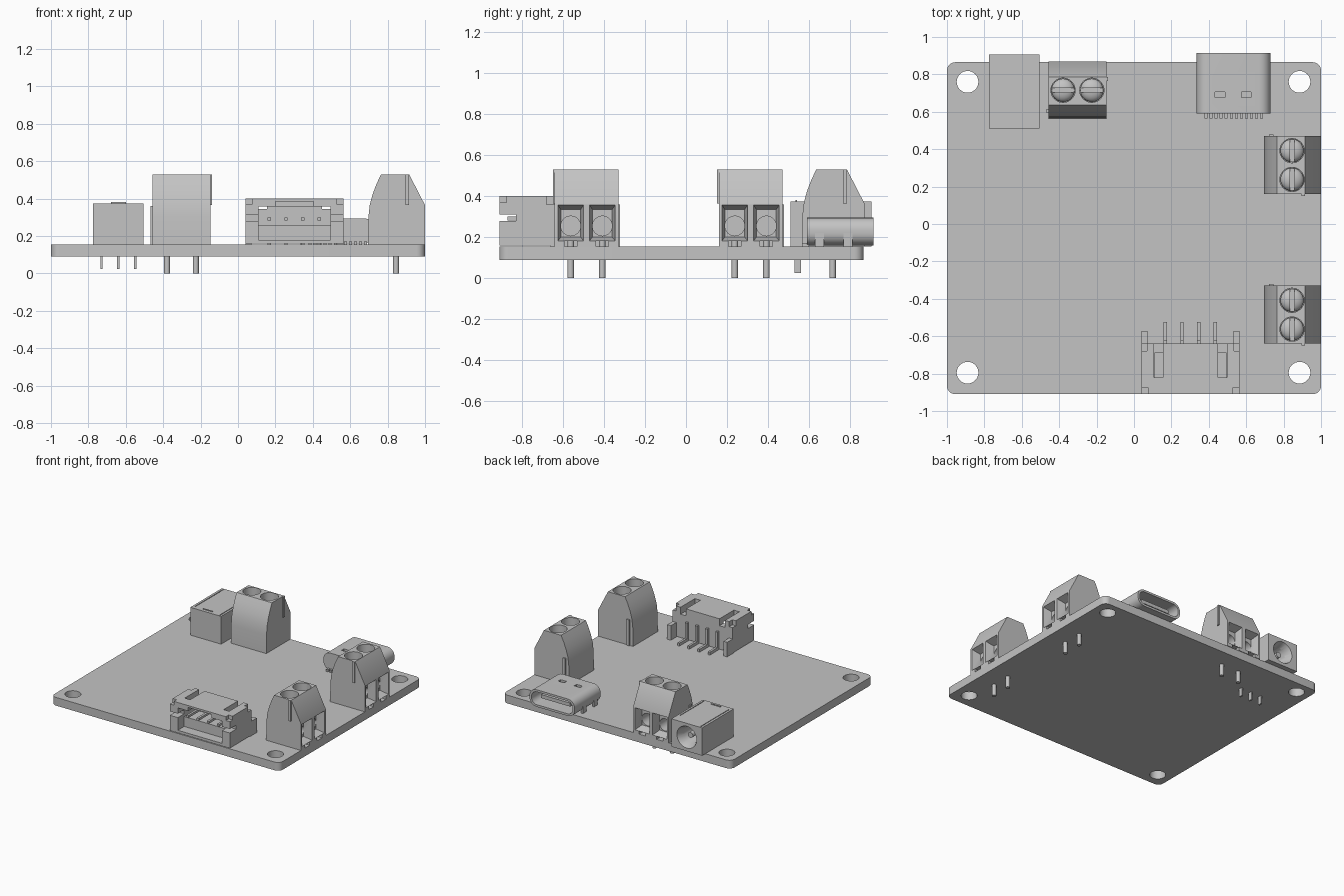
import bpy, bmesh, math
from mathutils import Vector, Matrix

if "Cube" in bpy.data.objects:
    bpy.data.objects.remove(bpy.data.objects["Cube"], do_unlink=True)

grey = bpy.data.materials.new("plain_grey")
grey.use_nodes = True
grey.diffuse_color = (0.55, 0.55, 0.55, 1)
grey.node_tree.nodes["Principled BSDF"].inputs["Base Color"].default_value = (0.55, 0.55, 0.55, 1)


def finish(name, bm):
    bmesh.ops.recalc_face_normals(bm, faces=bm.faces)
    mesh = bpy.data.meshes.new(name)
    bm.to_mesh(mesh)
    bm.free()
    mesh.materials.append(grey)
    obj = bpy.data.objects.new(name, mesh)
    bpy.context.collection.objects.link(obj)
    return obj


def box(name, x, y, z):
    """Box from (low, high) pairs."""
    bm = bmesh.new()
    bmesh.ops.create_cube(bm, size=1)
    for v in bm.verts:
        v.co = [p[0] if c < 0 else p[1] for c, p in zip(v.co, (x, y, z))]
    return finish(name, bm)


def rod(name, axis, start, length, r1, r2=None, sides=32):
    """Cylinder or cone running from start along an axis."""
    bm = bmesh.new()
    bmesh.ops.create_cone(bm, cap_ends=True, segments=sides, radius1=r1,
                          radius2=r1 if r2 is None else r2, depth=length)
    turn = Vector((0, 0, 1)).rotation_difference(Vector(axis)).to_matrix().to_4x4()
    move = Matrix.Translation(Vector(start) + Vector(axis) * length / 2)
    bmesh.ops.transform(bm, matrix=move @ turn, verts=bm.verts)
    return finish(name, bm)


def prism(name, points, axis, low, high):
    """Extrude a 2D profile along y or z."""
    bm = bmesh.new()
    place = (lambda a, b: (a, low, b)) if axis == "y" else (lambda a, b: (a, b, low))
    face = bm.faces.new([bm.verts.new(place(a, b)) for a, b in points])
    top = bmesh.ops.extrude_face_region(bm, geom=[face])["geom"]
    push = Vector((0, high - low, 0)) if axis == "y" else Vector((0, 0, high - low))
    bmesh.ops.translate(bm, vec=push, verts=[g for g in top if isinstance(g, bmesh.types.BMVert)])
    return finish(name, bm)


def rounded(a, b, r, steps=8):
    """Rounded rectangle outline from (low, high) pairs."""
    pts = []
    for k, (x, y) in enumerate(((a[1] - r, b[1] - r), (a[0] + r, b[1] - r),
                                (a[0] + r, b[0] + r), (a[1] - r, b[0] + r))):
        for s in range(steps + 1):
            t = math.pi / 2 * (k + s / steps)
            pts.append((x + r * math.cos(t), y + r * math.sin(t)))
    return pts


def cut(obj, cutters):
    """Subtract each cutter, bake the result and remove the cutter."""
    for c in cutters:
        mod = obj.modifiers.new("cut", "BOOLEAN")
        mod.operation, mod.solver, mod.object = "DIFFERENCE", "EXACT", c
        graph = bpy.context.evaluated_depsgraph_get()
        baked = bpy.data.meshes.new_from_object(obj.evaluated_get(graph))
        obj.modifiers.clear()
        obj.data = baked
        bpy.data.objects.remove(c, do_unlink=True)
    return obj


def smooth(obj, angle=30):
    bpy.ops.object.select_all(action="DESELECT")
    obj.select_set(True)
    bpy.context.view_layer.objects.active = obj
    bpy.ops.object.shade_smooth_by_angle(angle=math.radians(angle))
    return obj


UP, BACK, IN = (0, 0, 1), (0, 1, 0), (-1, 0, 0)
BASE = 0.155

# Circuit board with four mounting holes
board = prism("circuit_board", rounded((-1, 1), (-0.91, 0.865), 0.045), "z", 0.09, BASE)
smooth(cut(board, [rod("hole", UP, (x, y, 0), 0.3, 0.058)
                   for x in (-0.89, 0.885) for y in (-0.795, 0.76)]))

# Screw terminal, wire openings facing local +x
terminal = prism("terminal_body", [
    (-0.15, BASE), (0.155, BASE), (0.155, 0.365), (0.07, 0.53), (-0.08, 0.53),
    (-0.104, 0.48), (-0.125, 0.425), (-0.14, 0.37), (-0.148, 0.3)], "y", -0.155, 0.155)
parts = [terminal]
for v in (-0.077, 0.077):
    funnel = box("funnel", (0.09, 0.17), (v - 0.066, v + 0.066), (0.178, 0.362))
    for p in funnel.data.vertices:
        if p.co.x < 0.1:
            p.co.y = v + (p.co.y - v) * 0.72
            p.co.z = 0.262 + (p.co.z - 0.262) * 0.72
    cut(terminal, [
        funnel,
        rod("wire_hole", IN, (0.12, v, 0.255), 0.15, 0.048),
        box("foot_gap", (-0.03, 0.2), (v - 0.03, v + 0.03), (0.1, 0.182)),
        rod("screw_well", UP, (0, v, 0.42), 0.2, 0.065)])
    # Domed slotted screw and solder pin
    bm = bmesh.new()
    bmesh.ops.create_uvsphere(bm, u_segments=32, v_segments=16, radius=0.062)
    bmesh.ops.scale(bm, vec=(1, 1, 0.6), verts=bm.verts)
    bmesh.ops.translate(bm, vec=(0, v, 0.44), verts=bm.verts)
    screw = cut(finish("terminal_screw", bm),
                [box("slot", (-0.012, 0.012), (v - 0.1, v + 0.1), (0.448, 0.6))])
    parts += [smooth(screw), smooth(rod("terminal_pin", UP, (0, v, 0), 0.2, 0.016, sides=16))]
smooth(terminal)
parts += [box("terminal_rib", (-0.122, -0.1), (0.15, 0.164), (BASE, 0.36)),
          box("terminal_key", (0.05, 0.07), (-0.164, -0.15), (0.365, 0.53))]

# Two terminals on the right edge, one on the back edge
for p in parts:
    for place, turn in (((0.845, -0.485, 0), 0), ((-0.3025, 0.715, 0), math.pi / 2)):
        twin = p.copy()
        bpy.context.collection.objects.link(twin)
        twin.location = place
        twin.rotation_euler.z = turn
    p.location = (0.845, 0.315, 0)

# Power jack with a tapered socket, centre contact and three blades
jack = box("power_jack", (-0.775, -0.505), (0.51, 0.905), (BASE, 0.375))
cut(jack, [rod("socket", (0, -1, 0), (-0.64, 0.91, 0.265), 0.06, 0.088, 0.066),
           rod("bore", (0, -1, 0), (-0.64, 0.87, 0.265), 0.25, 0.066),
           box("seam", (-0.757, -0.751), (0.54, 0.89), (0.37, 0.4)),
           box("seam", (-0.527, -0.521), (0.52, 0.82), (0.37, 0.4))])
smooth(jack)
smooth(rod("jack_contact", BACK, (-0.64, 0.6, 0.265), 0.26, 0.022, sides=20))
box("jack_top_mark", (-0.68, -0.6), (0.535, 0.541), (0.37, 0.381))
for x in (-0.73, -0.64, -0.55):
    box("jack_blade", (x - 0.006, x + 0.006), (0.53, 0.56), (0.025, 0.16))

# Data port: rounded metal shell, tongue, feet and contact row
shell = prism("port_shell", rounded((0.335, 0.73), (0.16, 0.295), 0.06), "y", 0.59, 0.915)
cut(shell, [prism("opening", rounded((0.352, 0.713), (0.177, 0.278), 0.046), "y", 0.63, 1)]
    + [box("window", (x - 0.026, x + 0.026), (0.675, 0.705), (0.265, 0.32)) for x in (0.46, 0.6)])
smooth(shell)
box("port_tongue", (0.405, 0.66), (0.62, 0.87), (0.214, 0.242))
for x in (0.335, 0.715):
    for y in (0.65, 0.79):
        box("port_foot", (x, x + 0.015), (y - 0.022, y + 0.022), (0.15, 0.225))
for i in range(12):
    x = 0.385 + i * 0.027
    box("port_contact", (x - 0.008, x + 0.008), (0.565, 0.6), (0.15, 0.172))

# Front plug housing, open to the front
housing = box("plug_housing", (0.04, 0.565), (-0.91, -0.64), (0.16, 0.4))
cut(housing, [
    box("cavity", (0.11, 0.495), (-1, -0.69), (0.18, 0.357)),
    box("key_gap", (0.2, 0.405), (-1, -0.75), (0.34, 0.385)),
    box("side_slot", (0, 0.6), (-1, -0.83), (0.28, 0.312))]
    + [box("top_slot", (x - 0.024, x + 0.024), (-0.82, -0.6), (0.345, 0.5)) for x in (0.131, 0.472)]
    + [box("corner", (x, x + 0.05), (-1, -0.875), (0.37, 0.5)) for x in (0.025, 0.53)]
    + [box("corner", (x, x + 0.04), (-0.68, -0.6), (0.36, 0.5)) for x in (0.03, 0.535)])
box("plug_inner_step", (0.11, 0.495), (-0.83, -0.68), (0.17, 0.258))
for x in (0.04, 0.533):
    box("plug_side_tab", (x, x + 0.032), (-0.66, -0.572), (BASE, 0.27))
for i in range(4):
    x = 0.168 + i * 0.0887
    side = (x - 0.009, x + 0.009)
    box("plug_contact", side, (-0.87, -0.63), (0.282, 0.3))
    box("plug_lead_drop", side, (-0.645, -0.62), (BASE, 0.3))
    box("plug_lead_foot", side, (-0.63, -0.525), (BASE, 0.178))
